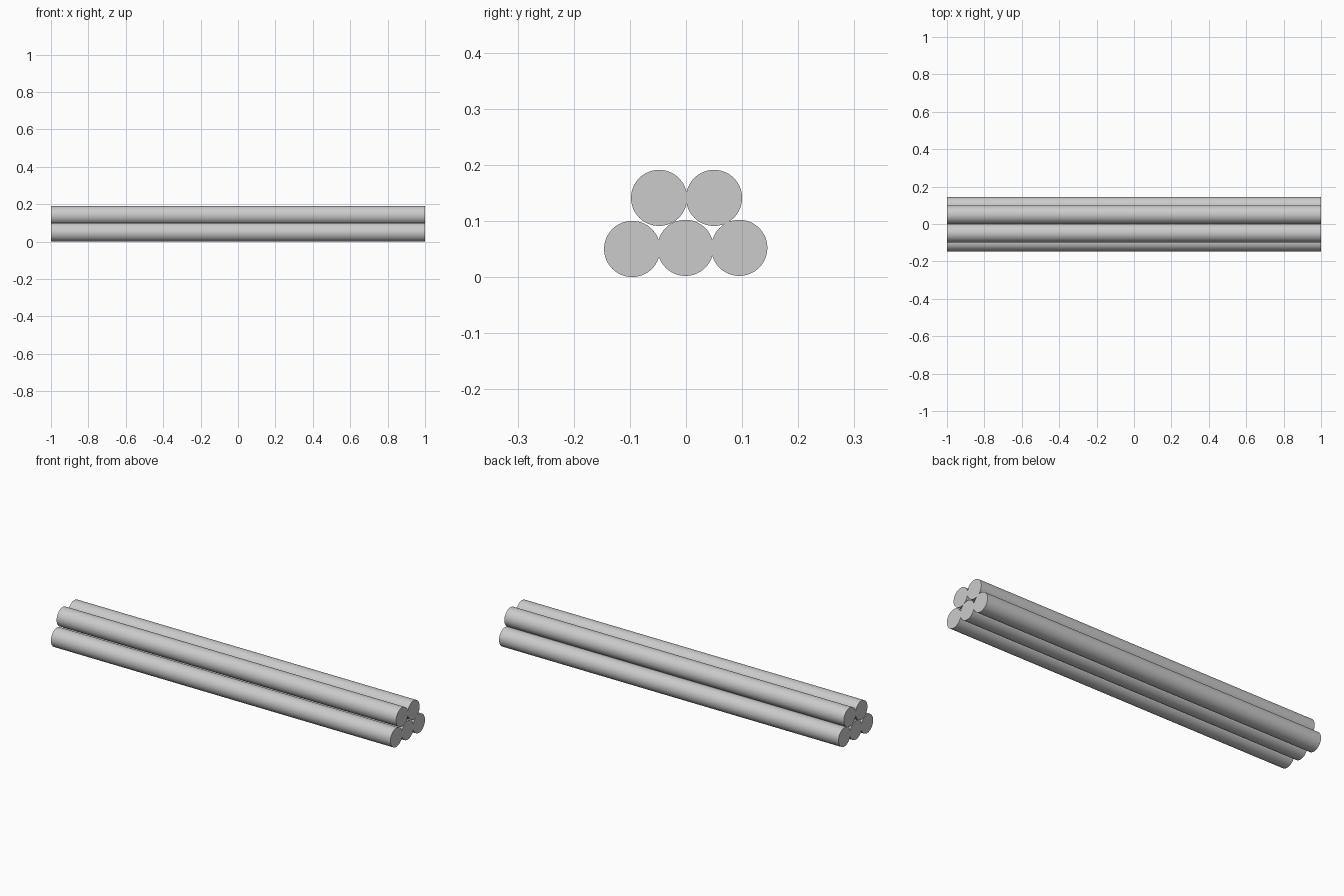
import bpy
from math import pi

if "Cube" in bpy.data.objects:
    bpy.data.objects.remove(bpy.data.objects["Cube"])

RADIUS = 0.05
LENGTH = 2.0


def add_log(name, y, z):
    bpy.ops.mesh.primitive_cylinder_add(
        vertices=64, radius=RADIUS, depth=LENGTH,
        location=(0, y, z), rotation=(0, pi / 2, 0))
    log = bpy.context.object
    log.name = name
    bpy.ops.object.shade_smooth_by_angle()
    return log


# Bottom row of three slightly overlapping logs
add_log("bottom_log_front", -0.096, 0.05)
add_log("bottom_log_middle", -0.001, 0.052)
add_log("bottom_log_back", 0.095, 0.052)

# Top row of two logs resting in the gaps
add_log("top_log_front", -0.048, 0.141)
add_log("top_log_back", 0.05, 0.141)
